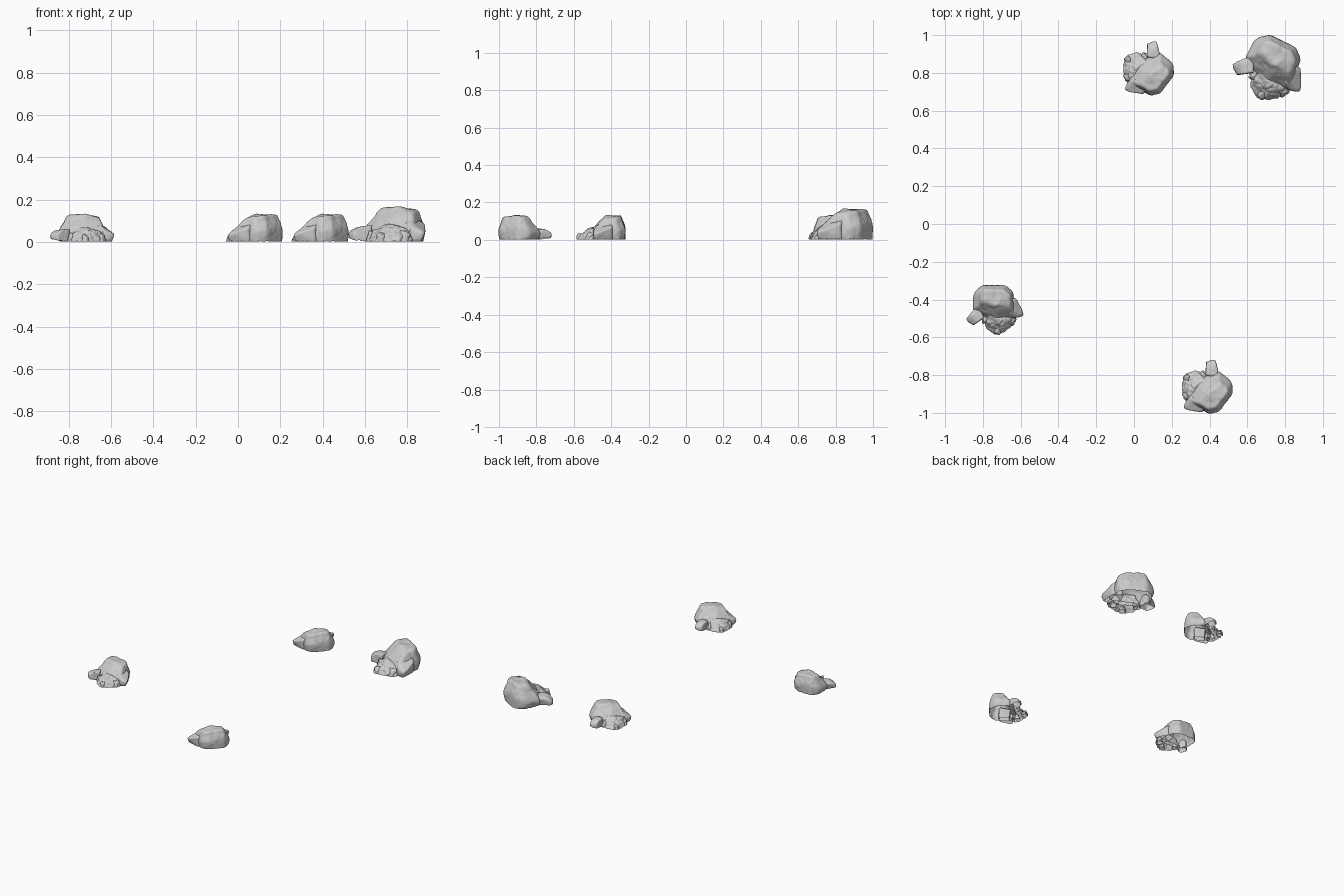
import bpy, bmesh, math
from mathutils import Vector, Matrix, noise

if "Cube" in bpy.data.objects:
    bpy.data.objects.remove(bpy.data.objects["Cube"])


def rock_mesh(name, pts, level, rough, freq, sharp=22, seed=0.0):
    """Weathered boulder shell: a sphere pulled onto the softened hull of a few corner points."""
    pts = [Vector(p) for p in pts]
    mid = sum(pts, Vector()) / len(pts)
    hull = bmesh.new()
    for p in pts:
        hull.verts.new(p - mid)
    bmesh.ops.convex_hull(hull, input=hull.verts[:])
    hull.normal_update()
    planes = []
    for f in hull.faces:
        n = f.normal.copy()
        d = n.dot(f.verts[0].co)
        if d < 0:
            n, d = -n, -d
        if d > 1e-4 and all(n.dot(m) < 0.985 for m, _ in planes):
            planes.append((n, d))
    hull.free()

    bm = bmesh.new()
    bmesh.ops.create_icosphere(bm, subdivisions=level, radius=1)
    off = Vector((seed, seed * 1.7, -seed))
    for v in bm.verts:
        u = v.co.normalized()
        s = sum((max(0.0, n.dot(u)) / d) ** sharp for n, d in planes)
        p = u * (s ** (-1 / sharp)) * 1.025
        q = (p + off) * freq
        h = noise.noise(q) + 0.5 * noise.noise(q * 2.1) + 0.25 * noise.noise(q * 4.3)
        p += u * h * rough
        p += mid
        p.z = max(p.z, 0.002)
        v.co = p
    # Rocks are open underneath
    bm.normal_update()
    under = [f for f in bm.faces if f.normal.z < -0.75 and f.calc_center_median().z < 0.02]
    bmesh.ops.delete(bm, geom=under, context='FACES')
    for f in bm.faces:
        f.smooth = True
    me = bpy.data.meshes.new(name)
    bm.to_mesh(me)
    bm.free()
    return me


# Large boulder: steep back, long slope toward the front
boulder = [
    (-.093, .055, 0), (-.06, .08, 0), (.055, .08, 0), (.093, .05, 0),
    (.10, -.05, 0), (.06, -.09, 0), (-.05, -.085, 0), (-.10, -.04, 0),
    (-.104, .05, .05), (-.06, .088, .06), (.058, .084, .06), (.098, .05, .06),
    (.108, -.02, .06), (.11, -.085, .045), (-.115, -.045, .04), (0, -.10, .05),
    (-.068, .045, .122), (-.04, .06, .13), (.05, .058, .122), (.08, .035, .117),
    (.085, -.025, .112), (.02, -.02, .132), (-.06, 0, .127)]
# Wedge leaning on the right side
wedge = [
    (.06, .01, 0), (.11, .015, 0), (.145, -.07, .005), (.10, -.09, 0), (.06, -.075, 0),
    (.155, -.078, .033), (.15, -.045, .043), (.115, .015, .07), (.075, .015, .093),
    (.08, -.06, .083), (.11, -.085, .05)]
# Block on the left side
block = [
    (-.135, -.112, .012), (-.110, -.125, .010), (-.06, -.085, 0), (-.085, -.035, .005),
    (-.146, -.092, .014), (-.148, -.095, .038), (-.113, -.126, .036), (-.112, -.045, .052),
    (-.08, -.035, .06), (-.06, -.09, .062), (-.09, -.108, .058), (-.13, -.075, .052)]
# Crumbled heap at the front
heap = [
    (-.06, -.08, 0), (-.04, -.145, 0), (0, -.175, 0), (.055, -.17, 0), (.075, -.14, 0),
    (.115, -.095, 0), (.10, -.05, 0), (-.05, -.05, 0), (-.03, -.07, .062), (.06, -.07, .068),
    (.09, -.09, .05), (.01, -.12, .056), (.05, -.13, .05), (-.035, -.12, .04)]


def chunk(x, y, r, h):
    """Corner points of a small loose chunk."""
    ring = [(x + r * math.cos(a), y + r * math.sin(a)) for a in (0.3, 1.5, 2.6, 3.9, 5.1)]
    return [(a, b, 0) for a, b in ring] + [
        (x + (a - x) * .65, y + (b - y) * .65, h * (.7 + .3 * (i % 2)))
        for i, (a, b) in enumerate(ring)]


parts = {
    "boulder": rock_mesh("boulder", boulder, 5, .004, 24, 26, 1.3),
    "side_wedge": rock_mesh("side_wedge", wedge, 4, .002, 30, 22, 2.1),
    "side_block": rock_mesh("side_block", block, 4, .002, 35, 22, 3.7),
    "rubble_heap": rock_mesh("rubble_heap", heap, 5, .011, 28, 16, 4.2),
}
for i, c in enumerate([(-.045, -.095, .028, .045), (.02, -.155, .026, .034),
                       (.088, -.10, .031, .045)]):
    parts[f"rubble_chunk_{i + 1}"] = rock_mesh("rubble_chunk", chunk(*c), 4, .006, 40, 16, 5 + i)

# Four copies of the rock group: position, turn in degrees, size
for i, (x, y, turn, size) in enumerate([
        (-.74, -.41, 0, 1), (.742, .87, -26, 1.26),
        (.105, .79, -127, 1), (.416, -.895, -127, 1)]):
    place = Matrix.Translation((x, y, 0)) @ Matrix.Rotation(math.radians(turn), 4, 'Z') @ Matrix.Scale(size, 4)
    for name, me in parts.items():
        ob = bpy.data.objects.new(f"{name}_group_{i + 1}", me)
        ob.matrix_world = place
        bpy.context.collection.objects.link(ob)
